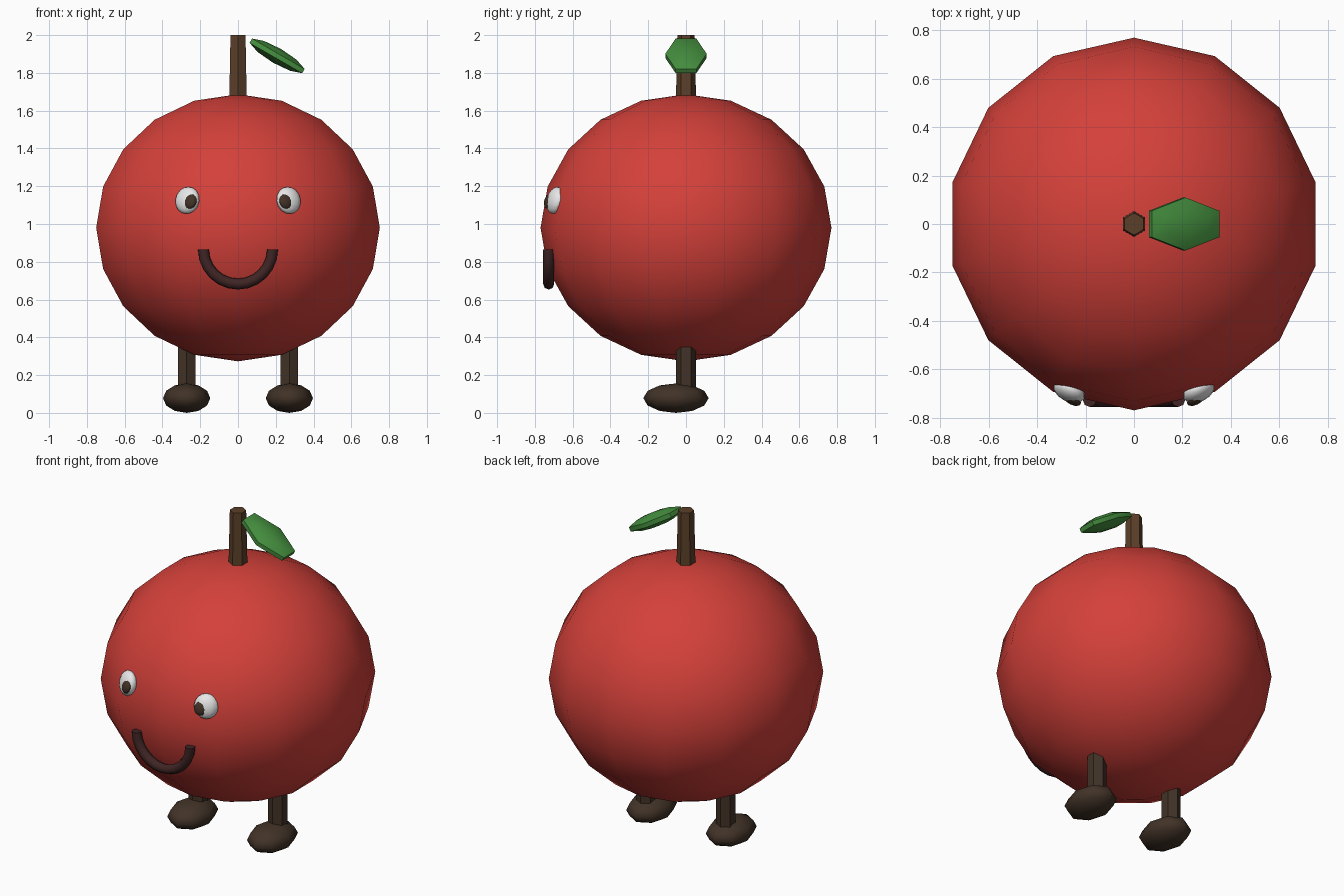
import bpy
import bmesh
from math import radians, pi
from mathutils import Matrix, Vector

cube = bpy.data.objects.get("Cube")
if cube:
    bpy.data.objects.remove(cube, do_unlink=True)


def material(name, rgb):
    mat = bpy.data.materials.new(name)
    mat.use_nodes = True
    color = (*rgb, 1)
    mat.diffuse_color = color
    mat.node_tree.nodes["Principled BSDF"].inputs["Base Color"].default_value = color
    return mat


RED = material("apple red", (0.66, 0.052, 0.042))
GREEN = material("leaf green", (0.06, 0.28, 0.05))
BARK = material("stem brown", (0.105, 0.05, 0.022))
SHOE = material("dark brown", (0.053, 0.032, 0.02))
MOUTH = material("mouth maroon", (0.05, 0.018, 0.018))
WHITE = material("eye white", (0.8, 0.8, 0.8))


def finish(name, bm, mat, angle):
    bmesh.ops.recalc_face_normals(bm, faces=bm.faces[:])
    mesh = bpy.data.meshes.new(name)
    bm.to_mesh(mesh)
    bm.free()
    mesh.materials.append(mat)
    mesh.shade_smooth()
    mesh.set_sharp_from_angle(angle=radians(angle))
    obj = bpy.data.objects.new(name, mesh)
    bpy.context.scene.collection.objects.link(obj)
    return obj


def ball(name, mat, center, size, segments, rings, turn=Matrix(), angle=60):
    bm = bmesh.new()
    place = Matrix.Translation(center) @ turn @ Matrix.Diagonal((*size, 1))
    bmesh.ops.create_uvsphere(bm, u_segments=segments, v_segments=rings,
                              radius=1, matrix=place)
    return finish(name, bm, mat, angle)


def post(name, mat, x, bottom, top, r_bottom, r_top):
    bm = bmesh.new()
    bmesh.ops.create_cone(bm, cap_ends=True, segments=6, radius1=r_bottom,
                          radius2=r_top, depth=top - bottom,
                          matrix=Matrix.Translation((x, 0, (top + bottom) / 2)))
    return finish(name, bm, mat, 40)


# Fruit body, stem and drooping leaf
ball("body", RED, (0, 0, 0.98), (0.77, 0.77, 0.707), 14, 10)
post("stem", BARK, 0, 1.67, 2.0, 0.053, 0.046)
ball("leaf", GREEN, (0.207, 0, 1.89), (0.195, 0.115, 0.042), 6, 5,
     Matrix.Rotation(radians(30), 4, "Y"), 50)

# Smile: a round section swept through half a turn
bm = bmesh.new()
bmesh.ops.create_circle(bm, cap_ends=True, segments=8, radius=0.029,
                        matrix=Matrix.Translation((0.183, 0, 0)))
bmesh.ops.spin(bm, geom=bm.verts[:] + bm.edges[:] + bm.faces[:], cent=(0, 0, 0),
               axis=(0, 1, 0), angle=pi, steps=12)
bmesh.ops.translate(bm, verts=bm.verts[:], vec=Vector((0, -0.727, 0.865)))
finish("smile", bm, MOUTH, 60)

# Eyes, legs and feet on both sides
for side, label in ((1, "left"), (-1, "right")):
    aim = (Matrix.Rotation(radians(26 * side), 4, "Z")
           @ Matrix.Rotation(radians(-14), 4, "X"))
    ball(label + "_eye", WHITE, (0.268 * side, -0.692, 1.125),
         (0.07, 0.04, 0.073), 12, 8, aim)
    ball(label + "_pupil", SHOE, (0.254 * side, -0.728, 1.12),
         (0.038, 0.018, 0.04), 10, 8, aim)
    post(label + "_leg", SHOE, 0.272 * side, 0.08, 0.42, 0.054, 0.054)
    ball(label + "_foot", SHOE, (0.272 * side, -0.053, 0.078),
         (0.125, 0.173, 0.078), 8, 6)
